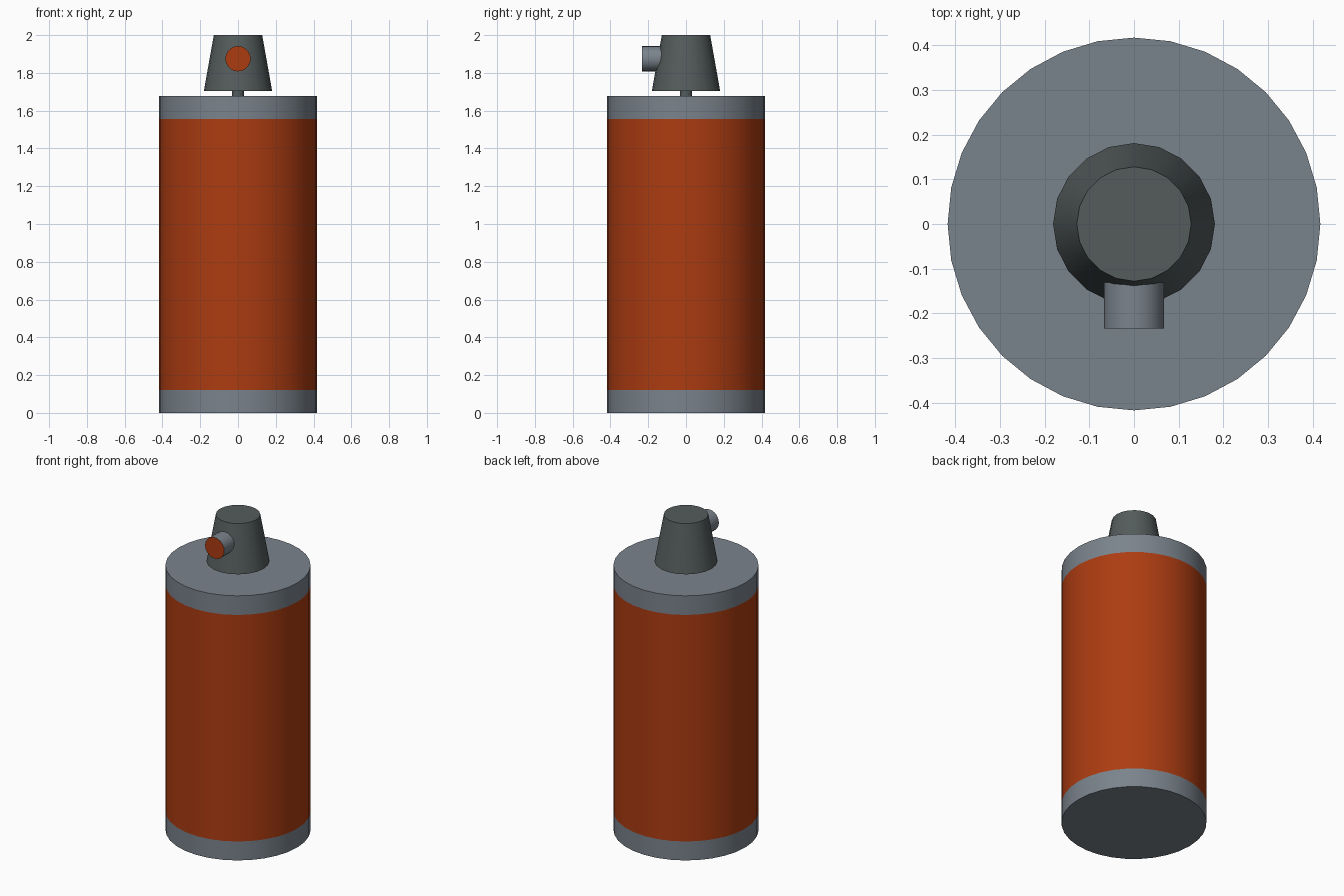
import bpy, bmesh, math
from mathutils import Matrix

if "Cube" in bpy.data.objects:
    bpy.data.objects.remove(bpy.data.objects["Cube"])


def material(name, rgb):
    m = bpy.data.materials.new(name)
    m.diffuse_color = (*rgb, 1)
    m.use_nodes = True
    m.node_tree.nodes["Principled BSDF"].inputs["Base Color"].default_value = m.diffuse_color
    return m


ORANGE = material("burnt orange", (0.413, 0.045, 0.0056))
STEEL = material("steel grey", (0.195, 0.227, 0.262))
DARK = material("dark grey", (0.089, 0.107, 0.107))


def lathe(name, profile, sides, mats, rule=None, matrix=None):
    """Closed solid from (radius, height) rings; rule picks a material per face."""
    bm = bmesh.new()
    rings = [[bm.verts.new((r * math.cos(2 * math.pi * i / sides),
                            r * math.sin(2 * math.pi * i / sides), z))
              for i in range(sides)] for r, z in profile]
    for a, b in zip(rings, rings[1:]):
        for i in range(sides):
            j = (i + 1) % sides
            bm.faces.new((a[i], a[j], b[j], b[i]))
    bm.faces.new(rings[0][::-1])
    bm.faces.new(rings[-1])
    bm.normal_update()
    for f in bm.faces:
        f.smooth = True
        if rule:
            f.material_index = rule(f)
    # keep the rims crisp and the round walls smooth
    for e in bm.edges:
        e.smooth = e.calc_face_angle(0) < math.radians(35)
    if matrix:
        bm.transform(matrix)
    mesh = bpy.data.meshes.new(name)
    bm.to_mesh(mesh)
    bm.free()
    for m in mats:
        mesh.materials.append(m)
    obj = bpy.data.objects.new(name, mesh)
    bpy.context.collection.objects.link(obj)
    return obj


# Canister body: orange wall between two flush steel bands
R = 0.417
lathe("canister_body", [(R, 0), (R, 0.12), (R, 1.556), (R, 1.677)], 32,
      [STEEL, ORANGE],
      lambda f: int(0.12 < f.calc_center_median().z < 1.556))

# Thin stem joining the canister and the head
lathe("valve_stem", [(0.032, 1.66), (0.032, 1.72)], 16, [DARK])

# Tapered spray head
lathe("spray_head", [(0.181, 1.703), (0.128, 2.0)], 20, [DARK])

# Nozzle pointing forward, with an orange front face
to_front = Matrix.Translation((0, 0, 1.875)) @ Matrix.Rotation(math.pi / 2, 4, 'X')
lathe("nozzle", [(0.067, 0.131), (0.067, 0.234)], 20, [STEEL, ORANGE],
      lambda f: int(f.normal.z > 0.9), to_front)
